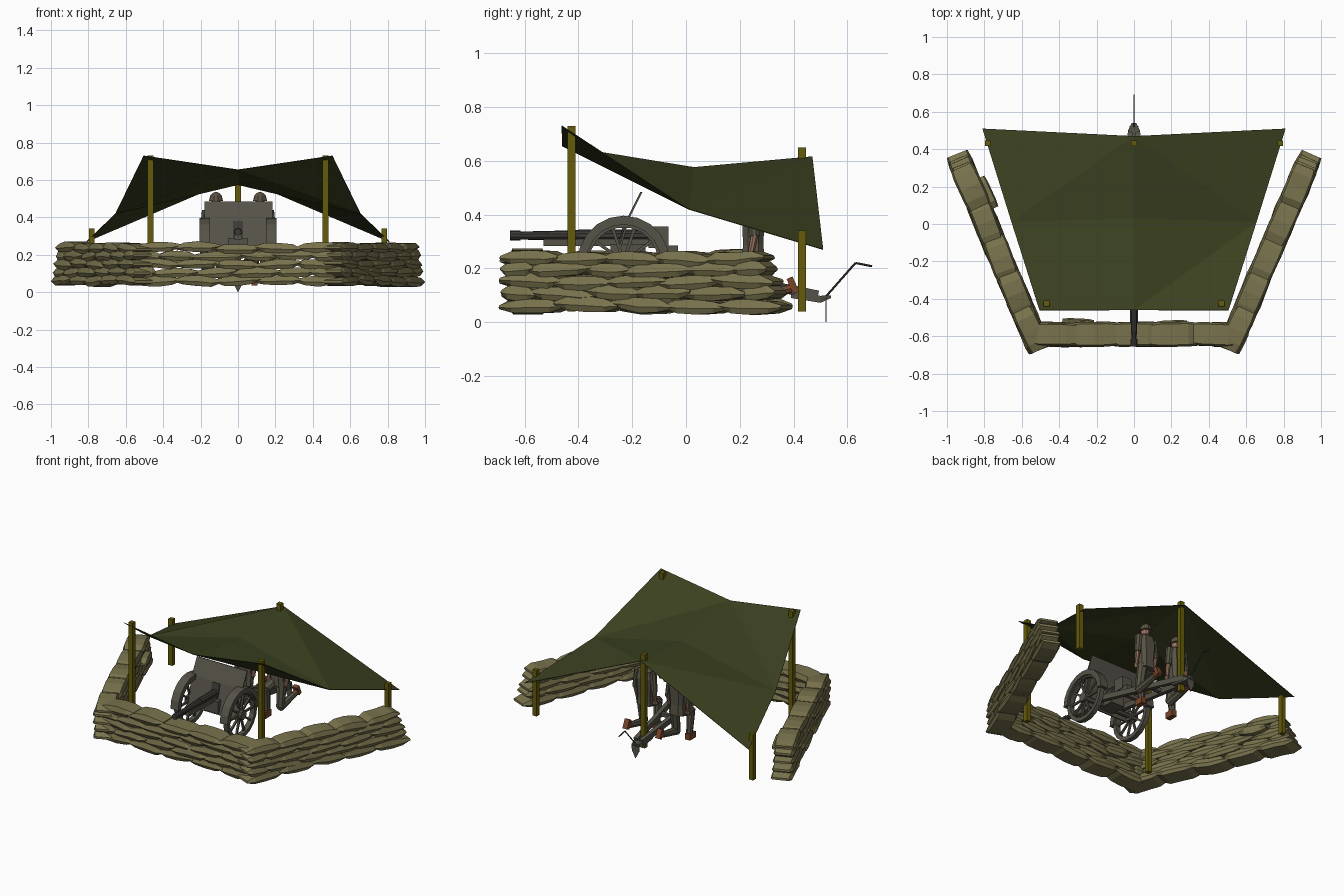
import bpy, bmesh, math, random
from mathutils import Vector, Matrix

if "Cube" in bpy.data.objects:
    bpy.data.objects.remove(bpy.data.objects["Cube"])
random.seed(4)

def material(name, rgb):
    m = bpy.data.materials.new(name)
    m.diffuse_color = (*rgb, 1)
    m.use_nodes = True
    m.node_tree.nodes["Principled BSDF"].inputs["Base Color"].default_value = m.diffuse_color
    return m

BAG = material("sand_canvas", (.19, .17, .074))
TARP = material("olive_canvas", (.043, .052, .0145))
POLE = material("yellow_wood", (.13, .104, .003))
GUN = material("grey_paint", (.092, .085, .065))
DARK = material("dark_metal", (.045, .043, .038))
CLOTH = material("uniform_cloth", (.095, .088, .06))
HELMET = material("helmet_brown", (.105, .082, .056))
SKIN = material("skin", (.34, .18, .12))
BOOT = material("boot_leather", (.19, .06, .022))

class Part:
    """Collects simple solids into one named object."""
    def __init__(self, name, mat):
        self.name, self.mat, self.bm = name, mat, bmesh.new()

    def box(self, lo, hi):
        lo, hi = Vector(lo), Vector(hi)
        m = Matrix.Translation((lo + hi) / 2) @ Matrix.Diagonal((*(hi - lo), 1))
        bmesh.ops.create_cube(self.bm, size=1, matrix=m)

    def beam(self, p, q, w, h):
        p, q = Vector(p), Vector(q)
        m = Matrix.Translation((p + q) / 2) @ (q - p).to_track_quat('Y', 'Z').to_matrix().to_4x4()
        bmesh.ops.create_cube(self.bm, size=1, matrix=m @ Matrix.Diagonal((w, (q - p).length, h, 1)))

    def tube(self, p, q, r1, r2=None, n=8):
        p, q = Vector(p), Vector(q)
        m = Matrix.Translation((p + q) / 2) @ (q - p).to_track_quat('Z', 'Y').to_matrix().to_4x4()
        bmesh.ops.create_cone(self.bm, cap_ends=True, segments=n, radius1=r1, radius2=r1 if r2 is None else r2,
                              depth=(q - p).length, matrix=m)

    def ball(self, c, scale):
        m = Matrix.Translation(c) @ Matrix.Diagonal((*scale, 1))
        bmesh.ops.create_uvsphere(self.bm, u_segments=10, v_segments=6, radius=1, matrix=m)

    def loft(self, rings, closed=False, caps=True):
        vs = [[self.bm.verts.new(v) for v in r] for r in rings]
        n = len(vs[0])
        for a, b in zip(vs, vs[1:] + vs[:1] if closed else vs[1:]):
            for i in range(n):
                j = (i + 1) % n
                self.bm.faces.new((a[i], a[j], b[j], b[i]))
        if caps and not closed:
            self.bm.faces.new(vs[0])
            self.bm.faces.new(vs[-1])

    def ring(self, c, x0, x1, r0, r1, arc=2 * math.pi, n=16):
        full = arc > 6
        rings = []
        for i in range(n if full else n + 1):
            a = arc * i / n
            rings.append([(x, c[0] + r * math.cos(a), c[1] + r * math.sin(a))
                          for x, r in ((x0, r0), (x1, r0), (x1, r1), (x0, r1))])
        self.loft(rings, closed=full)

    def bag(self, c, length, depth, height, angle):
        # flattened pillow: cross-sections along its length, thin at both ends
        m = (Matrix.Translation(c) @ Matrix.Rotation(angle + random.uniform(-.05, .05), 4, 'Z')
             @ Matrix.Rotation(random.uniform(-.07, .07), 4, 'Y'))
        rings = []
        for x, w, h in ((-.5, .9, .25), (-.3, 1, .85), (0, 1, 1), (.3, 1, .85), (.5, .9, .25)):
            h *= random.uniform(.9, 1.1)
            z0 = random.uniform(-.06, .06)
            rings.append([m @ Vector((x * length, y * w * depth, (z * h + z0) * height))
                          for y, z in ((-.5, -.1), (-.42, -.5), (.42, -.5), (.5, -.1), (.42, .5), (-.42, .5))])
        self.loft(rings)

    def done(self):
        bmesh.ops.recalc_face_normals(self.bm, faces=self.bm.faces[:])
        me = bpy.data.meshes.new(self.name)
        self.bm.to_mesh(me)
        me.materials.append(self.mat)
        ob = bpy.data.objects.new(self.name, me)
        bpy.context.collection.objects.link(ob)
        return ob

# Sandbag walls: five staggered courses along a line
def wall(name, p, q, size, shrink):
    part = Part(name, BAG)
    p, q = Vector(p), Vector(q)
    d = (q - p).normalized()
    ang = math.atan2(d.y, d.x)
    for k in range(5):
        total = (q - p).length - shrink * k
        n = round(total / size)
        step = total / n
        cuts = [i * step for i in range(n + 1)]
        if k % 2:
            cuts = [0] + [(i + random.uniform(.35, .65)) * step for i in range(n)] + [total]
        for a, b in zip(cuts, cuts[1:]):
            c = p + d * (a + b) / 2
            part.bag((c.x, c.y, .063 + .0435 * k + random.uniform(-.005, .005)),
                     (b - a) * 1.14, .127 + random.uniform(-.008, .008), .055, ang)
    return part

front = wall("front_sandbag_wall", (-.54, -.59), (.54, -.59), .24, 0)
front.bag((-.3, -.56, .16), .17, .11, .055, 0)
front.bag((.2, -.57, .18), .17, .11, .055, 0)
front.done()
for s, side in ((-1, "left"), (1, "right")):
    w = wall(side + "_sandbag_wall", (s * .51, -.66), (s * .942, .36), .21, .018)
    if s < 0:
        w.bag((-.80, .16, .18), .18, .09, .055, math.atan2(1.02, -.45))
    w.done()

# Tent poles
for name, x, y, top in (("front_left", -.468, -.425, .73), ("front_right", .468, -.425, .73),
                        ("rear_left", -.782, .432, .34), ("rear_right", .782, .432, .34),
                        ("rear_middle", 0, .432, .65)):
    p = Part(name + "_pole", POLE)
    p.box((x - .015, y - .015, .04), (x + .015, y + .015, top))
    p.done()

# Sagging canvas roof, eight flat facets
roof = Part("canvas_roof", TARP)
add = roof.bm.verts.new
fc, c, rc = add((0, -.46, .655)), add((0, .03, .575)), add((0, .47, .615))
for s in (1, -1):
    f, m, r = add((s * .505, -.462, .73)), add((s * .655, .01, .42)), add((s * .81, .51, .27))
    for t in ((fc, m, c), (fc, f, m), (c, m, rc), (rc, m, r)):
        roof.bm.faces.new(t[::s])
mod = roof.done().modifiers.new("thickness", 'SOLIDIFY')
mod.thickness, mod.offset = .003, 0

# Gun wheels with fenders
HUB = (-.232, .225)
for s, side in ((-1, "left"), (1, "right")):
    w = Part(side + "_wheel", GUN)
    x = s * .178
    w.ring(HUB, x - .016, x + .016, .128, .153, n=18)
    w.tube((x - .025, *HUB), (x + .025, *HUB), .03, n=10)
    for i in range(10):
        a = i * math.pi / 5
        w.beam((x, *HUB), (x, HUB[0] + .135 * math.cos(a), HUB[1] + .135 * math.sin(a)), .012, .012)
    w.done()
    f = Part(side + "_fender", GUN)
    f.ring(HUB, x - .028, x + .028, .138, .171, math.pi, 10)
    f.done()

# Bent gun shield
sh = Part("gun_shield", GUN)
sh.loft([[(x, y, z) for y, z in ((-.27, .2), (-.22, .385), (-.17, .485),
                                 (-.162, .483), (-.212, .383), (-.262, .2))] for x in (-.178, .185)])
sh.done()
port = Part("shield_port", DARK)
port.beam((0, -.254, .27), (0, -.226, .38), .055, .006)
port.done()

# Barrel, cradle, breech and axle
b = Part("barrel", DARK)
b.tube((0, -.4, .322), (0, -.655, .322), .02, .014, 10)
b.tube((0, -.655, .322), (0, -.615, .322), .019, n=10)
b.tube((0, -.1, .322), (0, -.4, .322), .022, n=10)
b.done()
g = Part("cradle_and_breech", GUN)
g.box((-.022, -.53, .283), (.022, -.1, .31))
g.box((-.035, -.14, .275), (.035, -.065, .355))
g.box((-.03, -.1, .25), (.03, -.03, .285))
g.box((-.05, -.28, .21), (.05, -.15, .29))
g.tube((-.19, *HUB), (.19, *HUB), .016)
g.done()

# Converging trail legs, tail and thin pointed spade
t = Part("trail", GUN)
for s in (-1, 1):
    t.beam((s * .085, -.22, .245), (s * .02, .49, .1), .026, .035)
for y, w in ((-.02, .14), (.2, .1)):
    z = .245 - (y + .22) * .204
    t.box((-w / 2, y - .012, z - .012), (w / 2, y + .012, z + .012))
t.loft([[(x, y, z) for x, z in ((-w, z0), (w, z0), (w, z1), (-w, z1))]
        for y, w, z0, z1 in ((.39, .036, .09, .12), (.5, .032, .072, .098), (.54, .012, .09, .1))])
t.loft([[(x, y, z) for x, z in ((-.028, .09), (-.026, .05), (0, 0), (.026, .05), (.028, .09))]
        for y in (.519, .522)])
t.done()
h = Part("trail_handle", DARK)
h.tube((0, .52, .095), (0, .63, .22), .004, n=6)
h.tube((0, .63, .22), (0, .692, .208), .004, n=6)
h.done()

# Two kneeling crew members
for s, side in ((-1, "left"), (1, "right")):
    X = s * .118
    P = lambda x, y, z: (X + x, y, z)
    u = Part(side + "_crew_uniform", CLOTH)
    u.loft([[P(a * w, .25 + d * k, z) for a, k in ((-1, -.5), (-.6, -1), (.6, -1), (1, -.5),
                                                  (1, .5), (.6, 1), (-.6, 1), (-1, .5))]
            for z, w, d in ((.225, .05, .042), (.29, .046, .038), (.4, .056, .042), (.445, .045, .03), (.457, .02, .018))])
    for a in (-1, 1):
        u.tube(P(a * .053, .25, .438), P(a * .068, .255, .32), .023, .02)
    u.tube(P(-.026, .245, .24), P(-.03, .155, .215), .033, .027)
    u.tube(P(-.03, .16, .225), P(-.03, .175, .075), .027, .02)
    u.tube(P(.026, .25, .25), P(.03, .225, .09), .033, .026)
    u.tube(P(.03, .22, .09), P(.03, .37, .12), .026, .019)
    u.done()
    k = Part(side + "_crew_skin", SKIN)
    k.ball(P(0, .245, .488), (.026, .03, .035))
    k.tube(P(0, .25, .445), P(0, .25, .475), .016)
    for a in (-1, 1):
        k.tube(P(a * .068, .255, .325), P(a * .064, .24, .25), .015, .011)
        k.ball(P(a * .064, .237, .24), (.011, .014, .018))
    k.done()
    o = Part(side + "_crew_boots", BOOT)
    o.box(P(-.047, .135, .035), P(-.013, .195, .075))
    o.tube(P(.03, .36, .118), P(.03, .39, .125), .018)
    o.beam(P(.03, .385, .165), P(.03, .41, .11), .034, .024)
    o.done()
    hm = Part(side + "_crew_helmet", HELMET)
    hm.loft([[P(r * math.cos(i * math.pi / 5), .25 + 1.1 * r * math.sin(i * math.pi / 5), z) for i in range(10)]
             for z, r in ((.488, .038), (.5, .035), (.518, .03), (.53, .018), (.536, .006))])
    hm.done()
